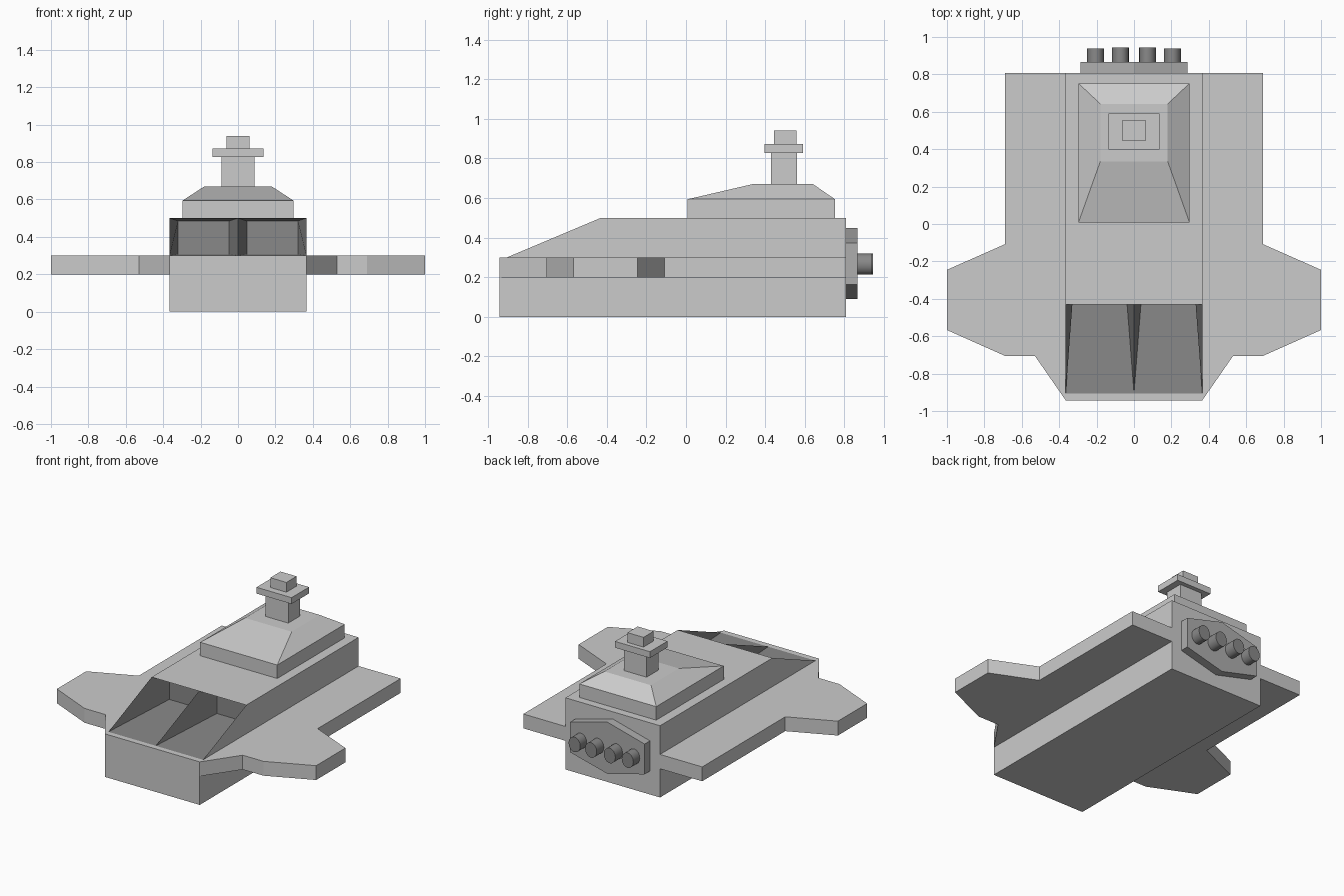
import bpy, bmesh, math
from mathutils import Matrix

if "Cube" in bpy.data.objects:
    bpy.data.objects.remove(bpy.data.objects["Cube"])


def material(name, v):
    m = bpy.data.materials.new(name)
    m.diffuse_color = (v, v, v, 1)
    m.use_nodes = True
    m.node_tree.nodes["Principled BSDF"].inputs["Base Color"].default_value = m.diffuse_color
    return m


def finish(bm, name, mat=None, flip=False):
    bmesh.ops.recalc_face_normals(bm, faces=bm.faces)
    if flip:
        bmesh.ops.reverse_faces(bm, faces=bm.faces)
    me = bpy.data.meshes.new(name)
    bm.to_mesh(me)
    bm.free()
    ob = bpy.data.objects.new(name, me)
    bpy.context.collection.objects.link(ob)
    if mat:
        me.materials.append(mat)
    return ob


def loft(name, loops, mat=None, skip=(), caps=(True, True), flip=False):
    """Bridge two point loops; skip leaves out chosen side faces."""
    bm = bmesh.new()
    a, b = [[bm.verts.new(p) for p in loop] for loop in loops]
    n = len(a)
    for i in range(n):
        if i not in skip:
            j = (i + 1) % n
            bm.faces.new((a[i], a[j], b[j], b[i]))
    for ring, cap in zip((a, b), caps):
        if cap:
            bm.faces.new(ring)
    return finish(bm, name, mat, flip)


def rect(hx, y0, y1, z):
    return [(-hx, y0, z), (hx, y0, z), (hx, y1, z), (-hx, y1, z)]


def block(name, hx, y0, y1, z0, z1):
    return loft(name, [rect(hx, y0, y1, z0), rect(hx, y0, y1, z1)])


dark = material("dark_grey", 0.25)
mid = material("mid_grey", 0.42)

# Hull: side profile, left open at the sloped front where the bays sit
W = 0.365
profile = [(-.943, 0), (-.943, .3), (-.905, .3), (-.43, .5), (.807, .5), (.807, 0)]
loft("hull", [[(s * W, y, z) for y, z in profile] for s in (-1, 1)], skip=(2,))

# Two recessed front bays, tapering inwards
for side, name in ((-1, "bay_left"), (1, "bay_right")):
    def ring(x0, x1, y0, z0, y1, z1):
        return [(side * x0, y0, z0), (side * x1, y0, z0),
                (side * x1, y1, z1), (side * x0, y1, z1)]
    loft(name, [ring(0, W, -.905, .3, -.43, .5),
                ring(.047, .32, -.3, .307, -.3, .485)],
         dark, caps=(False, True), flip=True)

# Side wings
outline = [(W, -.943), (.53, -.705), (.69, -.705), (1, -.567), (1, -.245),
           (.69, -.108), (.69, .807), (W, .807)]
for side, name in ((-1, "wing_left"), (1, "wing_right")):
    loft(name, [[(side * x, y, z) for x, y in outline] for z in (.2, .3)])

# Superstructure and tower
block("deck_base", .297, .008, .752, .5, .594)
loft("deck_roof", [rect(.297, .008, .752, .594), rect(.18, .335, .642, .67)])
block("tower", .088, .428, .56, .67, .828)
block("tower_platform", .135, .397, .59, .828, .872)
block("tower_cap", .062, .445, .557, .872, .94)

# Hexagonal engine plate
hexagon = [(-.287, .163), (0, .09), (.287, .163), (.287, .374), (0, .45), (-.287, .374)]
loft("engine_plate", [[(x, y, z) for x, z in hexagon] for y in (.807, .866)], mid)

# Four engine nozzles
for i, (x, end) in enumerate(((-.205, .937), (-.072, .945), (.072, .945), (.205, .937))):
    bm = bmesh.new()
    length = end - .85
    bmesh.ops.create_cone(
        bm, cap_ends=True, segments=16, radius1=1, radius2=1, depth=1,
        matrix=Matrix.Translation((x, .85 + length / 2, .266))
        @ Matrix.Diagonal((.045, length, .053, 1))
        @ Matrix.Rotation(math.pi / 2, 4, 'X'))
    nozzle = finish(bm, f"engine_nozzle_{i + 1}", dark)
    bpy.ops.object.select_all(action='DESELECT')
    nozzle.select_set(True)
    bpy.context.view_layer.objects.active = nozzle
    bpy.ops.object.shade_smooth_by_angle(angle=math.radians(35))
